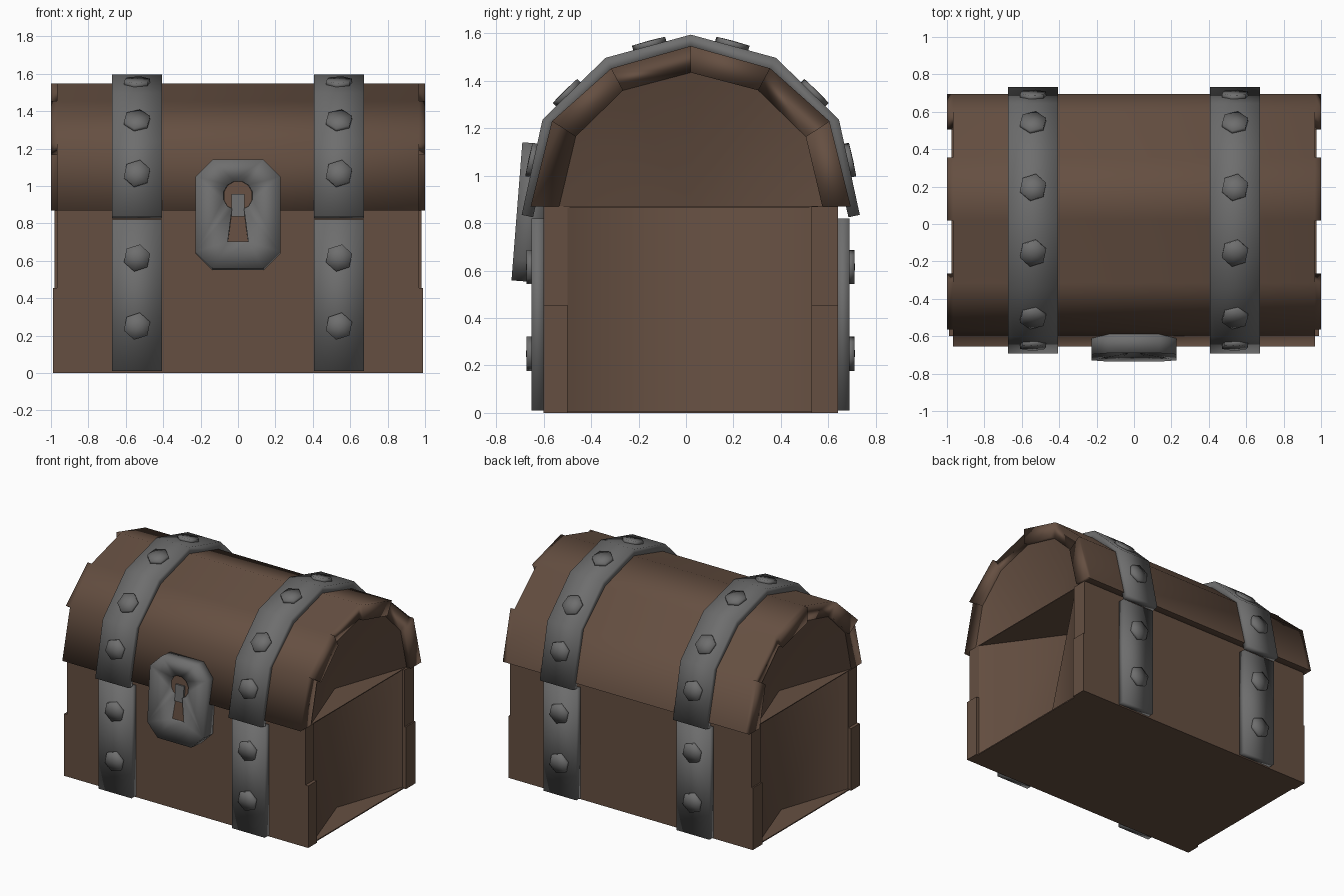
import bpy, bmesh, math
from mathutils import Vector, Matrix

if "Cube" in bpy.data.objects:
    bpy.data.objects.remove(bpy.data.objects["Cube"])


def material(name, rgb):
    m = bpy.data.materials.new(name)
    m.diffuse_color = (*rgb, 1)
    m.use_nodes = True
    m.node_tree.nodes["Principled BSDF"].inputs["Base Color"].default_value = m.diffuse_color
    return m


WOOD = material("brown_wood", (0.13, 0.078, 0.053))
IRON = material("grey_iron", (0.155, 0.155, 0.155))
CY = 0.02  # centre line of the chest in y


def mesh_object(name, verts, faces, mat, fix=True, angle=100):
    me = bpy.data.meshes.new(name)
    me.from_pydata([tuple(v) for v in verts], [], faces)
    if fix:
        bm = bmesh.new()
        bm.from_mesh(me)
        bmesh.ops.recalc_face_normals(bm, faces=bm.faces)
        bm.to_mesh(me)
        bm.free()
    me.materials.append(mat)
    ob = bpy.data.objects.new(name, me)
    bpy.context.collection.objects.link(ob)
    bpy.ops.object.select_all(action='DESELECT')
    ob.select_set(True)
    bpy.context.view_layer.objects.active = ob
    bpy.ops.object.shade_smooth_by_angle(angle=math.radians(angle))
    return ob


def prism(name, section, x0, x1, mat, angle=100):
    """Extrude a (y, z) section along x."""
    n = len(section)
    verts = [(x, y, z) for x in (x0, x1) for y, z in section]
    faces = [tuple(range(n)), tuple(range(n, 2 * n))]
    faces += [(i, (i + 1) % n, n + (i + 1) % n, n + i) for i in range(n)]
    return mesh_object(name, verts, faces, mat, angle=angle)


def rect(y0, y1, z0, z1):
    return [(y0, z0), (y1, z0), (y1, z1), (y0, z1)]


def arch(half):
    """Mirror half a (distance from centre, z) profile, front to back."""
    return [(CY - d, z) for d, z in half] + [(CY + d, z) for d, z in half[-2::-1]]


def arch_shell(name, out, inn, x0, x1, mat, angle, stagger=0):
    """Arched shell between two profiles; every second end face can be pushed out."""
    n = len(out)
    verts = [(x, y, z) for x in (x0, x1) for prof in (out, inn) for y, z in prof]
    faces = [(0, n, 3 * n, 2 * n), (n - 1, 2 * n - 1, 4 * n - 1, 3 * n - 1)]
    for i in range(n - 1):
        faces += [(i, i + 1, 2 * n + i + 1, 2 * n + i),
                  (n + i, n + i + 1, 3 * n + i + 1, 3 * n + i)]
        for base, dx in ((0, -stagger), (2 * n, stagger)):
            quad = [base + k for k in (i, i + 1, n + i + 1, n + i)]
            if stagger and i % 2:
                new = list(range(len(verts), len(verts) + 4))
                verts += [(verts[k][0] + dx, *verts[k][1:]) for k in quad]
                faces += [(quad[k], quad[k - 1], new[k - 1], new[k]) for k in range(4)]
                quad = new
            faces.append(tuple(quad))
    return mesh_object(name, verts, faces, mat, angle=angle)


# Body: staggered front and back planks, and floor
for name, y0, y1, low, high in (("front", -0.60, -0.50, 0.99, 0.967),
                                ("back", 0.53, 0.64, 0.99, 0.98)):
    prism(name + "_plank_lower", rect(y0, y1, 0, 0.455), -low, low, WOOD, 35)
    prism(name + "_plank_upper", rect(y0, y1, 0.455, 0.87), -high, high, WOOD, 35)
prism("floor", rect(-0.5, 0.53, 0, 0.008), -0.975, 0.975, WOOD, 35)

# Lid: arched shell with staggered plank ends, closed underneath
outer = arch([(0.675, 0.87), (0.585, 1.23), (0.335, 1.453), (0, 1.547)])
inner = arch([(0.555, 0.87), (0.485, 1.165), (0.285, 1.36), (0, 1.435)])
arch_shell("lid", outer, inner, -0.967, 0.967, WOOD, 100, 0.033)
prism("lid_base", rect(inner[0][0], inner[-1][0], 0.867, 0.873), -0.965, 0.965, WOOD, 35)

# End panels: folded inwards, deepest along the centre line
for side, s in (("right", 1), ("left", -1)):
    e = 0.965 * s
    body = [(e, -0.5, 0), (0.79 * s, CY, 0), (e, 0.53, 0),
            (e, -0.5, 0.87), (0.59 * s, CY, 0.87), (e, 0.53, 0.87)]
    faces = [(0, 1, 4, 3), (1, 2, 5, 4)]
    mesh_object(side + "_body_panel", body,
                faces if s > 0 else [f[::-1] for f in faces], WOOD, False, 180)
    fan = [(0.77 * s, CY, 0.87)] + [(e, y, z) for y, z in inner]
    faces = [(0, i + 1, i) for i in range(1, 7)]
    mesh_object(side + "_lid_panel", fan,
                faces if s > 0 else [f[::-1] for f in faces], WOOD, False, 180)


def stud(name, x, point, normal):
    """Six-sided rivet on a strap, pointing along a (y, z) normal."""
    n = Vector((0, *normal)).normalized()
    side = Vector((1, 0, 0))
    up = n.cross(side)
    base = Vector((x, *point))
    verts = []
    for r, h in ((0.074, -0.01), (0.074, 0.02)):
        for k in range(6):
            a = math.radians(60 * k + 12)
            verts.append(base + r * (math.cos(a) * up + math.sin(a) * side) + n * h)
    verts.append(base + n * 0.022)
    faces = [tuple(range(6))]
    for k in range(6):
        j = (k + 1) % 6
        faces += [(k, j, 6 + j, 6 + k), (6 + k, 6 + j, 12)]
    mesh_object(name, verts, faces, IRON)


# Iron straps with their studs
strap_out = arch([(0.713, 0.835), (0.625, 1.237), (0.36, 1.497), (0, 1.595)])
strap_in = arch([(0.665, 0.825), (0.575, 1.22), (0.33, 1.44), (0, 1.54)])
place = (0.57, 0.41, 0.52, 0.48, 0.59, 0.43)  # stud position along each facet
for side, s in (("right", 1), ("left", -1)):
    xc = 0.54 * s
    x0, x1 = xc - 0.133, xc + 0.133
    arch_shell(side + "_lid_strap", strap_out, strap_in, x0, x1, IRON, 100)
    for i in range(6):
        a, b = Vector(strap_out[i]), Vector(strap_out[i + 1])
        d = b - a
        stud("%s_lid_stud_%d" % (side, i + 1), xc, a + d * place[i], (-d.y, d.x))
    for name, y0, y1, face, ny in (("front", -0.652, -0.595, -0.652, -1),
                                   ("back", 0.635, 0.69, 0.69, 1)):
        prism("%s_%s_strap" % (side, name), rect(y0, y1, 0.01, 0.82), x0, x1, IRON)
        for z in (0.25, 0.615):
            stud("%s_%s_stud" % (side, name), xc, (face, z), (ny, 0))


# Lock plate: tilted chamfered slab, front dished towards a keyhole
TILT = (Matrix.Translation((0, -0.713, 0.85)) @
        Matrix.Rotation(math.radians(-4.5), 4, 'X'))


def slab(name, outline, front, back, mat):
    """Extrude an (x, z) outline in depth; z is measured from the plate centre."""
    n = len(outline)
    verts = [(x, y, z) for y in (front, back) for x, z in outline]
    faces = [tuple(range(n)), tuple(range(n, 2 * n))]
    faces += [(i, (i + 1) % n, n + (i + 1) % n, n + i) for i in range(n)]
    ob = mesh_object(name, verts, faces, mat, angle=35)
    ob.data.transform(TILT)
    return ob


w, h, c = 0.226, 0.292, 0.09
octagon = [(-w, -h + c), (-w + c, -h), (w - c, -h), (w, -h + c),
           (w, h - c), (w - c, h), (-w + c, h), (-w, h - c)]
keyhole = [(-0.055, -0.145), (0.055, -0.145), (0.032, 0.03)]
keyhole += [(0.08 * math.cos(math.radians(a)), 0.10 + 0.08 * math.sin(math.radians(a)))
            for a in range(-45, 226, 30)]
keyhole += [(-0.032, 0.03)]

bm = bmesh.new()


def ring(points, y, scale=1.0):
    vs = [bm.verts.new((x * scale, y, z * scale)) for x, z in points]
    return vs, [bm.edges.new((vs[i - 1], vs[i])) for i in range(len(vs))]


back, front = ring(octagon, 0.115), ring(octagon, 0)
rim, well = ring(keyhole, 0.018), ring(keyhole, 0.05)
bm.faces.new(back[0])
for a, b in ((back, front), (front, rim), (rim, well)):
    bmesh.ops.bridge_loops(bm, edges=a[1] + b[1])
bm.faces.new(well[0])
bmesh.ops.recalc_face_normals(bm, faces=bm.faces)
plate = mesh_object("lock_plate", [], [], IRON, False)
bm.to_mesh(plate.data)
bm.free()
plate.data.transform(TILT)
bpy.ops.object.shade_smooth_by_angle(angle=math.radians(100))
slab("keyhole_back", [(x * 0.98, z) for x, z in keyhole], 0.042, 0.05, WOOD)
slab("keyhole_pin", [(-0.035, -0.01), (0.035, -0.01), (0.035, 0.11), (-0.035, 0.11)],
     0.028, 0.05, IRON)
